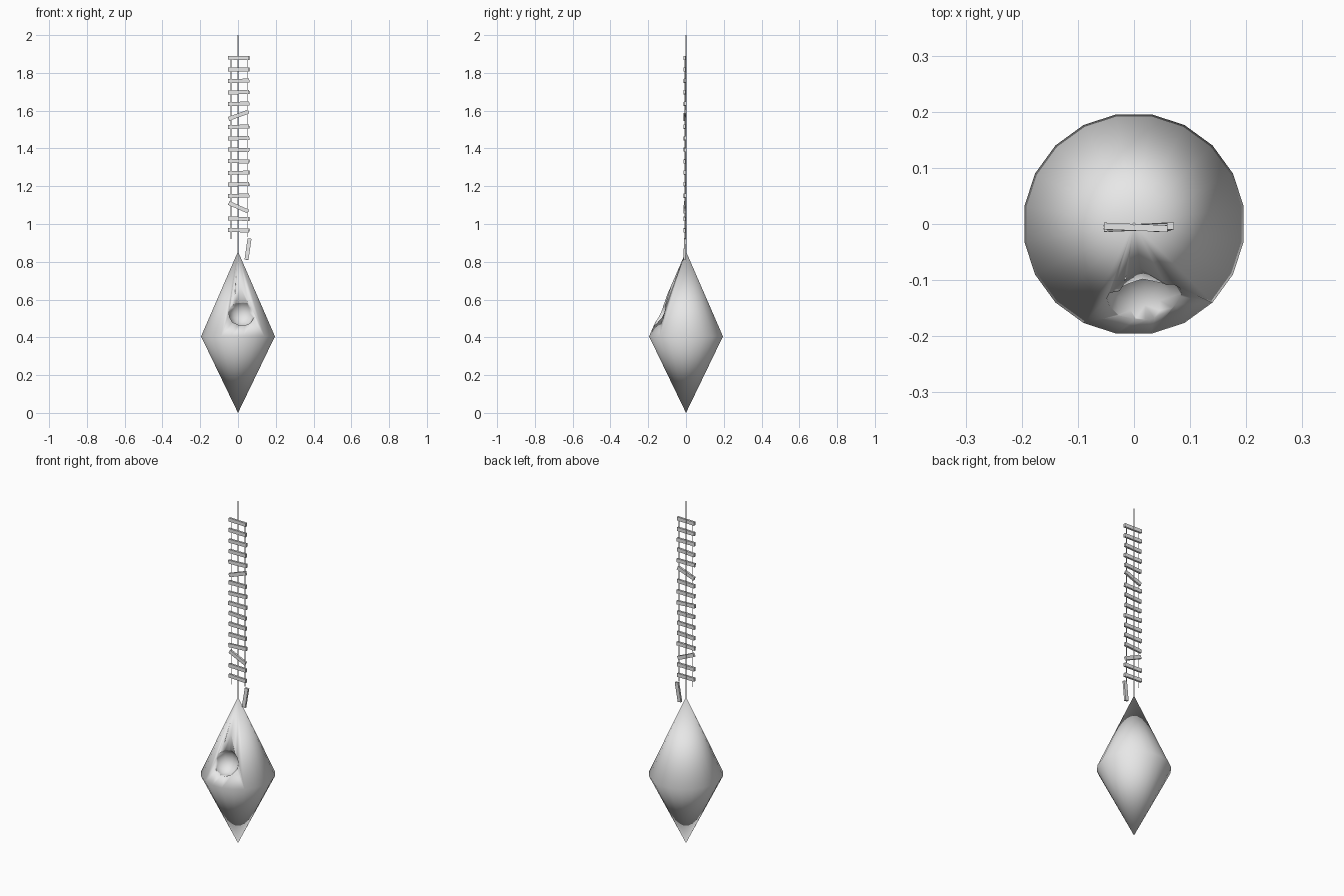
import bpy, bmesh, math, random
from mathutils import Matrix, Vector

cube = bpy.data.objects.get("Cube")
if cube:
    bpy.data.objects.remove(cube, do_unlink=True)
random.seed(4)

grey = bpy.data.materials.new("plain grey")
grey.use_nodes = True
grey.diffuse_color = (0.8, 0.8, 0.8, 1)
grey.node_tree.nodes["Principled BSDF"].inputs["Base Color"].default_value = (0.8, 0.8, 0.8, 1)


def add_object(name, bm):
    bmesh.ops.recalc_face_normals(bm, faces=bm.faces)
    mesh = bpy.data.meshes.new(name)
    bm.to_mesh(mesh)
    bm.free()
    mesh.materials.append(grey)
    obj = bpy.data.objects.new(name, mesh)
    bpy.context.collection.objects.link(obj)
    return obj


def rope(name, x, y, low, high, radius=0.0025):
    bm = bmesh.new()
    bmesh.ops.create_cone(bm, cap_ends=True, segments=8, radius1=radius, radius2=radius,
                          depth=high - low, matrix=Matrix.Translation((x, y, (low + high) / 2)))
    return add_object(name, bm)


def plank(name, x, z, tilt, length=0.113, height=0.021):
    bm = bmesh.new()
    place = (Matrix.Translation((x, -0.006, z)) @ Matrix.Rotation(-math.radians(tilt), 4, "Y")
             @ Matrix.Rotation(math.radians(random.uniform(-3, 3)), 4, "Z")
             @ Matrix.Diagonal((length, 0.012, height, 1)))
    bmesh.ops.create_cube(bm, size=1, matrix=place)
    return add_object(name, bm)


# Double-pointed hanging body
SIDES, RADIUS, WAIST, TIP = 20, 0.198, 0.405, 0.855
bm = bmesh.new()
bottom = bm.verts.new((0, 0, 0))
top = bm.verts.new((0, 0, TIP))
ring = []
for i in range(SIDES):
    a = 2 * math.pi * (i + 0.5) / SIDES
    ring.append(bm.verts.new((RADIUS * math.cos(a), RADIUS * math.sin(a), WAIST)))
for i in range(SIDES):
    a, b = ring[i], ring[(i + 1) % SIDES]
    bm.faces.new((a, b, top))
    bm.faces.new((b, a, bottom))
body = add_object("hanging_body", bm)

# Round entrance hollow, with a shallow notch running up from it
bm = bmesh.new()
bmesh.ops.create_uvsphere(bm, u_segments=10, v_segments=8, radius=0.072,
                          matrix=Matrix.Translation((0.02, -0.145, 0.53)))
hollow = add_object("hollow_cutter", bm)
bm = bmesh.new()
points = [(0.012, -0.077, 0.685), (-0.04, -0.118, 0.575), (0.075, -0.112, 0.575),
          (0.015, -0.10, 0.575), (0.015, -0.22, 0.6)]
for p in points:
    bm.verts.new(p)
bmesh.ops.convex_hull(bm, input=bm.verts)
notch = add_object("notch_cutter", bm)
for cutter in (hollow, notch):
    cutter.hide_render = True
    cutter.hide_viewport = True
    cut = body.modifiers.new(cutter.name, "BOOLEAN")
    cut.operation = "DIFFERENCE"
    cut.solver = "EXACT"
    cut.object = cutter

# Bake the cuts, remove the cutters, then shade smoothly
bpy.context.view_layer.update()
carved = bpy.data.meshes.new_from_object(body.evaluated_get(bpy.context.evaluated_depsgraph_get()))
body.modifiers.clear()
body.data = carved
for cutter in (hollow, notch):
    bpy.data.objects.remove(cutter, do_unlink=True)
for poly in carved.polygons:
    poly.use_smooth = True

# Main rope and the two ladder ropes
rope("main_rope", 0, 0, 0.845, 2.0)
rope("right_ladder_rope", -0.037, -0.005, 0.92, 1.89)
rope("left_ladder_rope", 0.049, -0.005, 0.93, 1.89)

# Ladder rungs, two of them slipped
RUNGS, LOW, HIGH = 16, 0.967, 1.88
slipped = {2: -24, 10: 20}
for i in range(RUNGS):
    z = LOW + (HIGH - LOW) * i / (RUNGS - 1)
    plank(f"rung_{i + 1}", 0.003, z, slipped.get(i, random.uniform(-2.5, 2.5)))

# Loose rung hanging from one rope
plank("loose_rung", 0.053, 0.867, 82)
